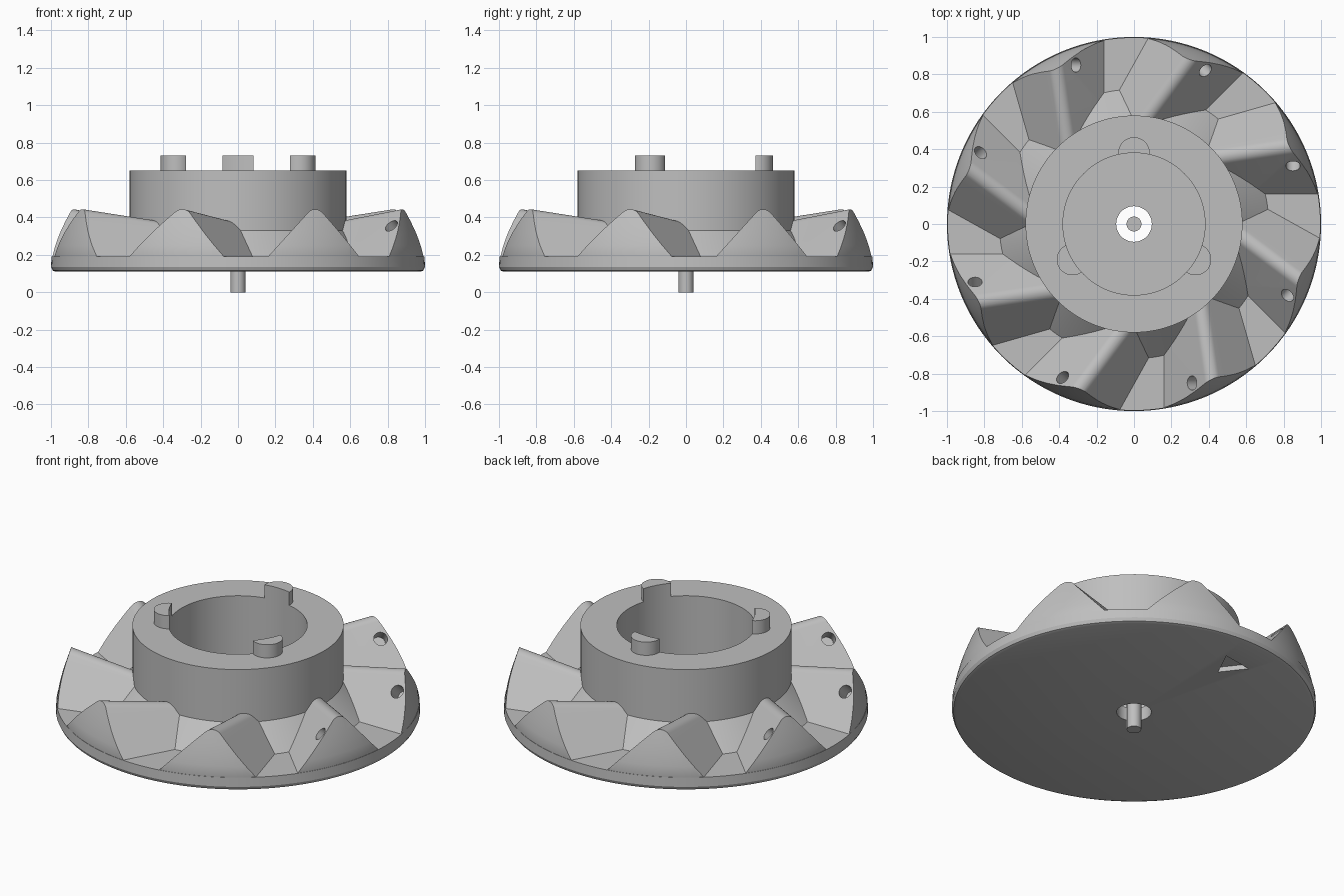
import bpy, bmesh
from math import pi, sin, cos, atan2, radians, hypot
from mathutils import Vector

cube = bpy.data.objects.get("Cube")
if cube:
    bpy.data.objects.remove(cube, do_unlink=True)

grey = bpy.data.materials.new("plain_grey")
grey.use_nodes = True
COLOUR = (0.52, 0.52, 0.52, 1)
grey.diffuse_color = COLOUR
grey.node_tree.nodes["Principled BSDF"].inputs["Base Color"].default_value = COLOUR


def make(name, bm):
    bmesh.ops.recalc_face_normals(bm, faces=bm.faces)
    mesh = bpy.data.meshes.new(name)
    bm.to_mesh(mesh)
    bm.free()
    mesh.materials.append(grey)
    ob = bpy.data.objects.new(name, mesh)
    bpy.context.collection.objects.link(ob)
    return ob


def loft(name, rings, closed=False):
    """Skin equal-length rings of points; cap the ends unless closed."""
    bm = bmesh.new()
    loops = [[bm.verts.new(p) for p in ring] for ring in rings]
    n = len(loops[0])
    pairs = list(zip(loops, loops[1:]))
    if closed:
        pairs.append((loops[-1], loops[0]))
    else:
        bm.faces.new(loops[0])
        bm.faces.new(loops[-1])
    for a, b in pairs:
        for i in range(n):
            j = (i + 1) % n
            bm.faces.new((a[i], a[j], b[j], b[i]))
    return make(name, bm)


def lathe(name, profile, segs=128):
    """Spin a closed (radius, z) profile into a ring."""
    turns = [2 * pi * k / segs for k in range(segs)]
    return loft(name, [[(r * cos(t), r * sin(t), z) for r, z in profile]
                       for t in turns], closed=True)


def rod(name, radius, start, end, segs=32):
    start, end = Vector(start), Vector(end)
    turn = (end - start).to_track_quat("Z", "Y")
    circle = [turn @ Vector((radius * cos(2 * pi * k / segs),
                             radius * sin(2 * pi * k / segs), 0)) for k in range(segs)]
    return loft(name, [[p + c for c in circle] for p in (start, end)])


def boolean(ob, cutter, operation):
    mod = ob.modifiers.new("cut", "BOOLEAN")
    mod.object, mod.operation, mod.solver = cutter, operation, "EXACT"
    bpy.context.view_layer.objects.active = ob
    bpy.ops.object.modifier_apply(modifier=mod.name)
    bpy.data.objects.remove(cutter, do_unlink=True)


def smooth(ob):
    bpy.ops.object.select_all(action="DESELECT")
    ob.select_set(True)
    bpy.context.view_layer.objects.active = ob
    bpy.ops.object.shade_smooth_by_angle(angle=radians(28))


def repeat(ob, count):
    for k in range(1, count):
        twin = ob.copy()
        twin.name = f"{ob.name}_{k + 1}"
        twin.rotation_euler.z = 2 * pi * k / count
        bpy.context.collection.objects.link(twin)


# Base disc, conical flare and hollow hub in one turned profile
BORE, HUB, FLOOR, HUB_TOP = 0.38, 0.58, 0.19, 0.65
body = lathe("base_and_hub", [
    (0.095, 0.11), (0.975, 0.11), (0.991, 0.116), (1.0, 0.135), (0.997, FLOOR),
    (0.72, FLOOR), (HUB, 0.33), (HUB, HUB_TOP), (BORE, HUB_TOP),
    (BORE, FLOOR), (0.095, FLOOR)])
# Small triangular pocket under the base
triangle = [(0.01, 0.80), (-0.07, 0.635), (-0.175, 0.77)]
pocket = loft("pocket_cutter", [[(x, y, z) for x, y in triangle] for z in (0.05, 0.15)])
boolean(body, pocket, "DIFFERENCE")
smooth(body)

# Blade: wedge with a rounded ridge that climbs outward
SLOPE, ROUND = 1.1, 0.055
half = atan2(1, SLOPE)


def blade_section(y, foot=0.1, steps=10):
    ridge_x = 0.405 + 0.143 * (-0.76 - y)
    ridge_z = FLOOR + SLOPE * (ridge_x - 0.16)
    spread = (ridge_z - foot) / SLOPE
    centre_z = ridge_z - ROUND / sin(half)
    tilt = pi / 2 - half
    pts = [(ridge_x - spread, y, foot)]
    for k in range(steps + 1):
        a = pi / 2 + tilt - 2 * tilt * k / steps
        pts.append((ridge_x + ROUND * cos(a), y, centre_z + ROUND * sin(a)))
    return pts + [(ridge_x + spread, y, foot)]


blade = loft("blade", [blade_section(-0.25), blade_section(-1.1)])
envelope = lathe("envelope_cutter", [
    (0.48, 0.14), (0.985, 0.14), (0.995, FLOOR), (0.985, 0.25), (0.971, 0.31),
    (0.953, 0.37), (0.93, 0.44), (0.9, 0.52), (0.48, 0.52)])
boolean(blade, envelope, "INTERSECT")

# Blind screw hole square to the blade's flank
seat = Vector((0.31, -0.85, FLOOR + SLOPE * 0.15))
normal = Vector((-SLOPE, 0, 1)).normalized()
boolean(blade, rod("hole_cutter", 0.038, seat - normal * 0.09, seat + normal * 0.1),
        "DIFFERENCE")
smooth(blade)
repeat(blade, 8)

# Three driving pegs on the hub, trimmed by the bore
peg = rod("hub_peg", 0.084, (0, BORE, HUB_TOP - 0.02), (0, BORE, 0.73), 48)
boolean(peg, rod("bore_cutter", BORE, (0, 0, 0.5), (0, 0, 0.9), 128), "DIFFERENCE")
smooth(peg)
repeat(peg, 3)

# Centre pin
smooth(rod("centre_pin", 0.04, (0, 0, 0), (0, 0, 0.2)))
